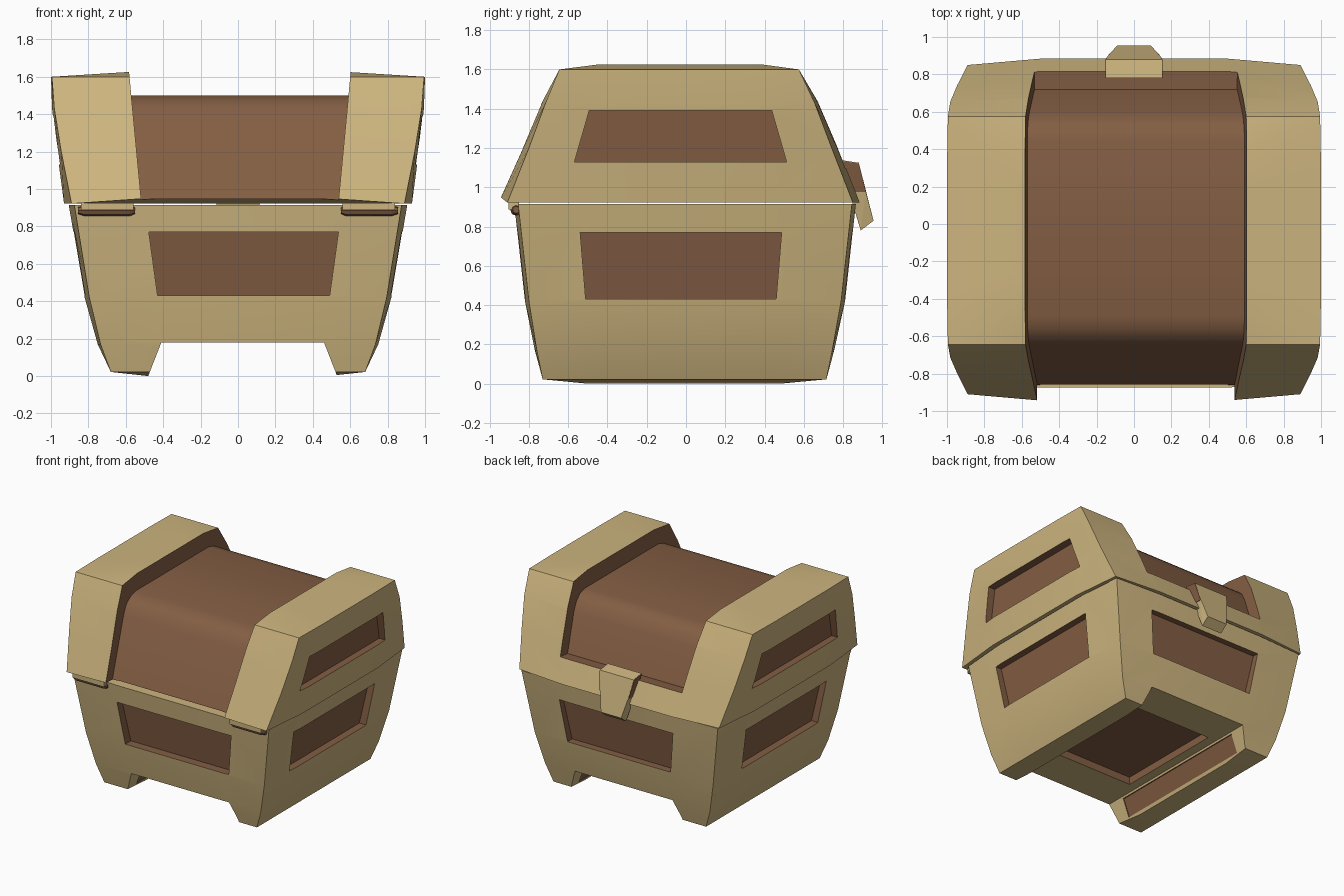
import bpy, bmesh, math

cube = bpy.data.objects.get("Cube")
if cube:
    bpy.data.objects.remove(cube, do_unlink=True)


def material(name, color):
    m = bpy.data.materials.new(name)
    m.use_nodes = True
    m.diffuse_color = color
    m.node_tree.nodes["Principled BSDF"].inputs["Base Color"].default_value = color
    return m


GOLD = material("pale gold", (0.61, 0.46, 0.21, 1))
BROWN = material("brown wood", (0.23, 0.112, 0.057, 1))


def finish(name, bm, mat):
    bmesh.ops.recalc_face_normals(bm, faces=bm.faces[:])
    mesh = bpy.data.meshes.new(name)
    bm.to_mesh(mesh)
    bm.free()
    mesh.materials.append(mat)
    obj = bpy.data.objects.new(name, mesh)
    bpy.context.collection.objects.link(obj)
    return obj


def hull(name, points, mat):
    bm = bmesh.new()
    for p in points:
        bm.verts.new(p)
    bmesh.ops.convex_hull(bm, input=bm.verts[:])
    bmesh.ops.dissolve_limit(bm, angle_limit=0.01, verts=bm.verts[:], edges=bm.edges[:])
    return finish(name, bm, mat)


def ring(z, x, front, back, bx=0, by=0, lift=0):
    """Rectangle whose sides bow outwards by bx and by."""
    m, c, h = 0.55, (front + back) / 2, (back - front) / 2
    return [(-x, front, z), (-m * x, front - by, z + lift), (m * x, front - by, z + lift),
            (x, front, z), (x + bx, c - m * h, z), (x + bx, c + m * h, z),
            (x, back, z), (m * x, back + by, z), (-m * x, back + by, z),
            (-x, back, z), (-x - bx, c + m * h, z), (-x - bx, c - m * h, z)]


def loft(name, rings, mat):
    bm = bmesh.new()
    rows = [[bm.verts.new(p) for p in r] for r in rings]
    for a, b in zip(rows, rows[1:]):
        for i in range(len(a)):
            j = (i + 1) % len(a)
            bm.faces.new((a[i], a[j], b[j], b[i]))
    # Close both ends with fans
    for row in (rows[0], rows[-1]):
        mid = bm.verts.new((0, 0, row[0].co.z))
        for i in range(len(row)):
            bm.faces.new((row[i], row[(i + 1) % len(row)], mid))
    return finish(name, bm, mat)


def carve(obj, cutter):
    mod = obj.modifiers.new("carve", "BOOLEAN")
    mod.operation = "DIFFERENCE"
    mod.solver = "EXACT"
    mod.material_mode = "TRANSFER"
    mod.object = cutter
    bpy.context.view_layer.objects.active = obj
    bpy.ops.object.modifier_apply(modifier=mod.name)
    bpy.data.objects.remove(cutter, do_unlink=True)


def panel(obj, axis, sign, centre, levels):
    """Sunken trapezoid; each level is (height, half width, inner distance)."""
    pts = []
    for z, w, d in levels:
        for u in (centre - w, centre + w):
            for v in (sign * d, sign * 1.3):
                pts.append((v, u, z) if axis == "x" else (u, v, z))
    carve(obj, hull("panel_cutter", pts, BROWN))


# Chest body
body = loft("chest_body", [
    ring(0.0, 0.48, -0.5, 0.48),
    ring(0.022, 0.68, -0.73, 0.715),
    ring(0.17, 0.735, -0.76, 0.745, 0.015, 0.01),
    ring(0.42, 0.795, -0.8, 0.79, 0.025, 0.02),
    ring(0.915, 0.875, -0.855, 0.845, 0.03, 0.02)], GOLD)


def foot_gap(depth, low, high, grow, mat):
    pts = []
    for z in (low, high):
        w = 0.505 - 0.39 * z + grow
        pts += [(0.025 + s * w, y, z) for s in (-1, 1) for y in (-depth, depth)]
    return hull("foot_cutter", pts, mat)


# Gap between the feet, wooden linings and sunken floor board
carve(body, foot_gap(1.2, -0.1, 0.18, 0, GOLD))
carve(body, foot_gap(0.62, 0.025, 0.165, 0.008, BROWN))
carve(body, hull("floor_cutter", [(0.025 + x, y, z) for x in (-0.36, 0.36)
                                  for y in (-0.45, 0.45) for z in (0.1, 0.24)], BROWN))

# Sunken wooden panels on the four body sides
for s in (-1, 1):
    panel(body, "y", s, 0.03, [(0.43, 0.46, 0.75), (0.77, 0.507, 0.8)])
    panel(body, "x", s, -0.026, [(0.43, 0.485, 0.76), (0.77, 0.513, 0.825)])

# Lid
lid = loft("lid", [
    ring(0.922, 0.89, -0.91, 0.85, 0.04, 0.035, 0.028),
    ring(1.2, 0.945, -0.8, 0.742, 0.022, 0.032),
    ring(1.43, 0.982, -0.715, 0.655, 0.012, 0.02),
    ring(1.6, 0.995, -0.645, 0.575, 0.005, 0),
    ring(1.625, 0.6, -0.45, 0.39)], GOLD)

# Sunken wooden barrel across the lid, open at the front, gold bar left at the back
barrel = [(-0.88, 0.9), (-0.655, 1.38), (-0.615, 1.44), (-0.56, 1.48), (-0.49, 1.5),
          (0.44, 1.5), (0.505, 1.485), (0.56, 1.44), (0.6, 1.375), (0.72, 1.09),
          (1.2, 1.13), (1.2, 1.9), (-1.3, 1.9), (-1.3, 0.8), (-0.927, 0.8)]
bm = bmesh.new()
ends = [[bm.verts.new((0.01 + s * (0.59 + 0.095 * (z - 1.6)), y, z)) for y, z in barrel]
        for s in (-1, 1)]
for end in ends:
    bm.faces.new(end)
for i in range(len(barrel)):
    j = (i + 1) % len(barrel)
    bm.faces.new((ends[0][i], ends[0][j], ends[1][j], ends[1][i]))
carve(lid, finish("barrel_cutter", bm, BROWN))

for s in (-1, 1):
    panel(lid, "x", s, -0.028, [(1.13, 0.54, 0.9), (1.39, 0.465, 0.925)])

for obj in (body, lid):
    bpy.ops.object.select_all(action="DESELECT")
    obj.select_set(True)
    bpy.context.view_layer.objects.active = obj
    bpy.ops.object.shade_smooth_by_angle(angle=math.radians(29))

# Hinges
for side, s in (("right", -1), ("left", 1)):
    hull(side + "_hinge_plate", [(s * x, y, z) for x in (0.56, 0.84)
                                 for y in (-0.905, -0.85) for z in (0.888, 0.925)], GOLD)
    pts = []
    for x, r in ((0.55, 0.018), (0.58, 0.03), (0.82, 0.03), (0.855, 0.018)):
        for k in range(8):
            a = k * math.tau / 8
            pts.append((s * x, -0.865 + r * math.cos(a), 0.885 + r * math.sin(a)))
    hull(side + "_hinge_pin", pts, BROWN)

# Latch: tapered clasp with wooden upper cheeks
side = [(0.78, 1.14, 0.15), (0.88, 1.125, 0.15), (0.915, 0.98, 0.125),
        (0.955, 0.83, 0.09), (0.89, 0.78, 0.09), (0.83, 0.98, 0.125)]
latch = hull("latch", [(s * w, y, z) for y, z, w in side for s in (-1, 1)], GOLD)
for s in (-1, 1):
    cheek = [side[0], side[1], side[2], side[5]]
    hull("latch_cheek_" + ("left" if s > 0 else "right"),
         [(s * (w + t), y, z - 0.004) for y, z, w in cheek for t in (-0.004, 0.003)], BROWN)
